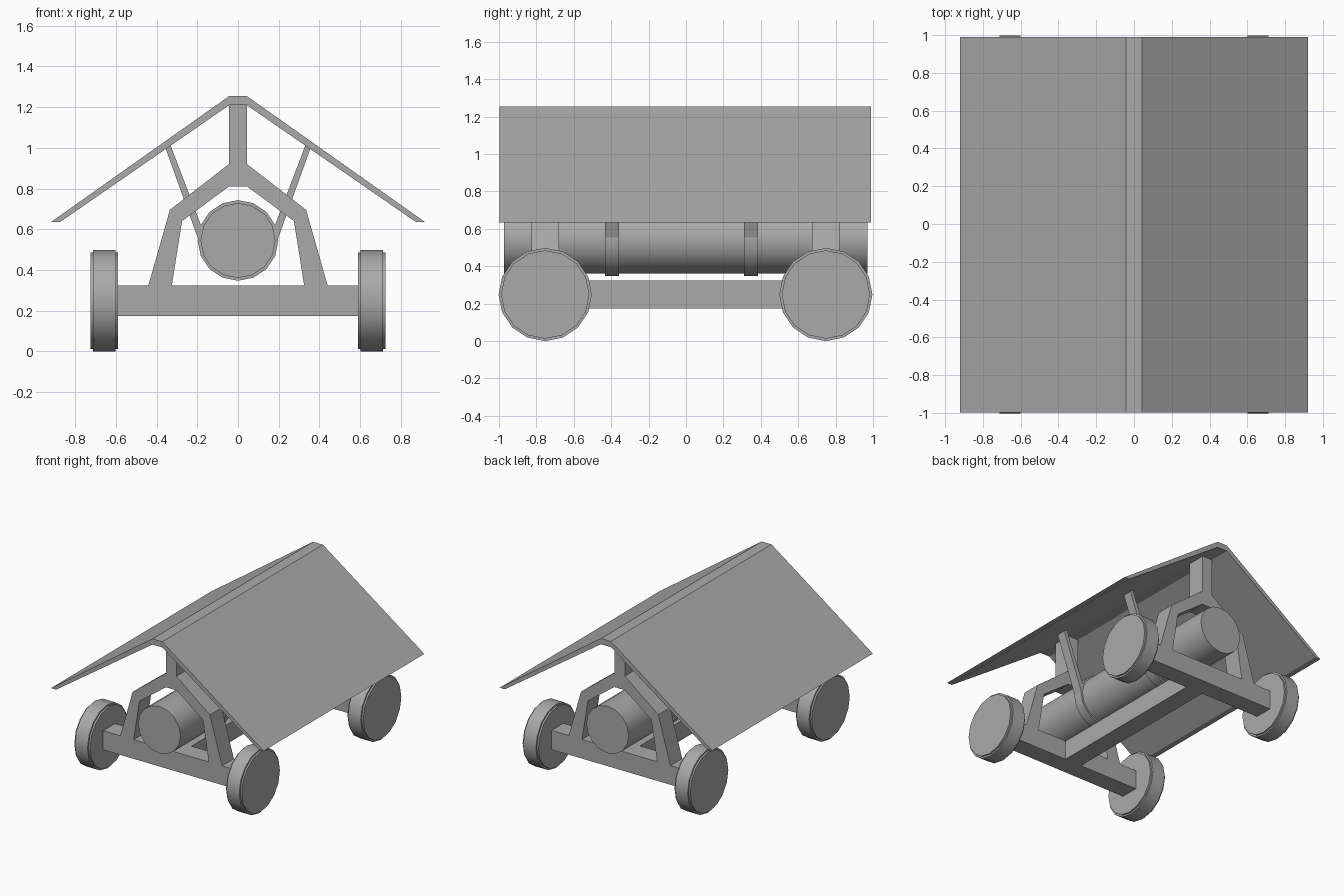
import bpy, bmesh, math

if "Cube" in bpy.data.objects:
    bpy.data.objects.remove(bpy.data.objects["Cube"])

grey = bpy.data.materials.new("weathered grey wood")
grey.diffuse_color = (0.4, 0.4, 0.4, 1)
grey.use_nodes = True
grey.node_tree.nodes["Principled BSDF"].inputs["Base Color"].default_value = grey.diffuse_color


def finish(name, bm, smooth=False):
    bmesh.ops.recalc_face_normals(bm, faces=bm.faces)
    mesh = bpy.data.meshes.new(name)
    bm.to_mesh(mesh)
    bm.free()
    mesh.materials.append(grey)
    ob = bpy.data.objects.new(name, mesh)
    bpy.context.collection.objects.link(ob)
    if smooth:
        bpy.ops.object.select_all(action='DESELECT')
        ob.select_set(True)
        bpy.context.view_layer.objects.active = ob
        bpy.ops.object.shade_smooth_by_angle(angle=math.radians(35))
    return ob


def extrude_y(name, outline, y0, y1):
    """Prism from an x-z outline."""
    bm = bmesh.new()
    a = [bm.verts.new((x, y0, z)) for x, z in outline]
    b = [bm.verts.new((x, y1, z)) for x, z in outline]
    n = len(outline)
    bm.faces.new(a)
    bm.faces.new(b[::-1])
    for i in range(n):
        j = (i + 1) % n
        bm.faces.new((a[i], b[i], b[j], a[j]))
    return finish(name, bm)


def mirrored(half):
    """Close a right-hand outline with its mirror image."""
    return half + [(-x, z) for x, z in reversed(half)]


def lathe(name, profile, axis, centre, sides=16):
    """Revolve (position along axis, radius) points around x or y."""
    cx, cy, cz = centre
    bm = bmesh.new()
    rings = []
    for t, r in profile:
        ring = []
        for i in range(sides):
            a = 2 * math.pi * i / sides
            u, w = r * math.cos(a), r * math.sin(a)
            ring.append(bm.verts.new((cx + t, cy + u, cz + w) if axis == 'x'
                                     else (cx + u, cy + t, cz + w)))
        rings.append(ring)
    for p, q in zip(rings, rings[1:]):
        for i in range(sides):
            j = (i + 1) % sides
            bm.faces.new((p[i], p[j], q[j], q[i]))
    bm.faces.new(rings[0])
    bm.faces.new(rings[-1])
    return finish(name, bm, True)


# Pitched roof with a narrow flat ridge
extrude_y("roof", mirrored([(0.043, 1.255), (0.92, 0.635), (0.875, 0.635), (0.043, 1.21)]),
          -0.997, 0.99)

# Frames, axle beams and wheels, front and back
frame = mirrored([(0.045, 1.21), (0.045, 0.92), (0.335, 0.695), (0.44, 0.325),
                  (0.325, 0.325), (0.275, 0.64), (0.045, 0.81)])
axle = mirrored([(0.6, 0.325), (0.6, 0.175)])
tread = [(-0.068, 0.236), (-0.055, 0.236), (-0.055, 0.249),
         (0.055, 0.249), (0.055, 0.236), (0.068, 0.236)]
for end, y in (("front", -0.753), ("back", 0.748)):
    extrude_y(end + "_frame", frame, y - 0.073, y + 0.073)
    extrude_y(end + "_axle_beam", axle, y - 0.073, y + 0.073)
    for side, x in (("left", -0.657), ("right", 0.657)):
        lathe(f"{end}_{side}_wheel", tread, 'x', (x, y, 0.249))

# Central rail joining the axle beams
extrude_y("centre_rail", mirrored([(0.073, 0.325), (0.073, 0.175)]), -0.68, 0.675)

# Hanging log with two bands and their hangers
LOG_Z = 0.545
lathe("log", [(-0.973, 0.184), (0.97, 0.184)], 'y', (0, 0, LOG_Z))
for end, y in (("front", -0.395), ("back", 0.347)):
    lathe(end + "_band", [(-0.037, 0.198), (0.037, 0.198)], 'y', (0, y, LOG_Z))
    for side, s in (("left", -1), ("right", 1)):
        hanger = [(s * 0.355, 0.995), (s * 0.331, 1.012), (s * 0.18, 0.615), (s * 0.195, 0.55)]
        extrude_y(f"{end}_{side}_hanger", hanger, y - 0.037, y + 0.037)
